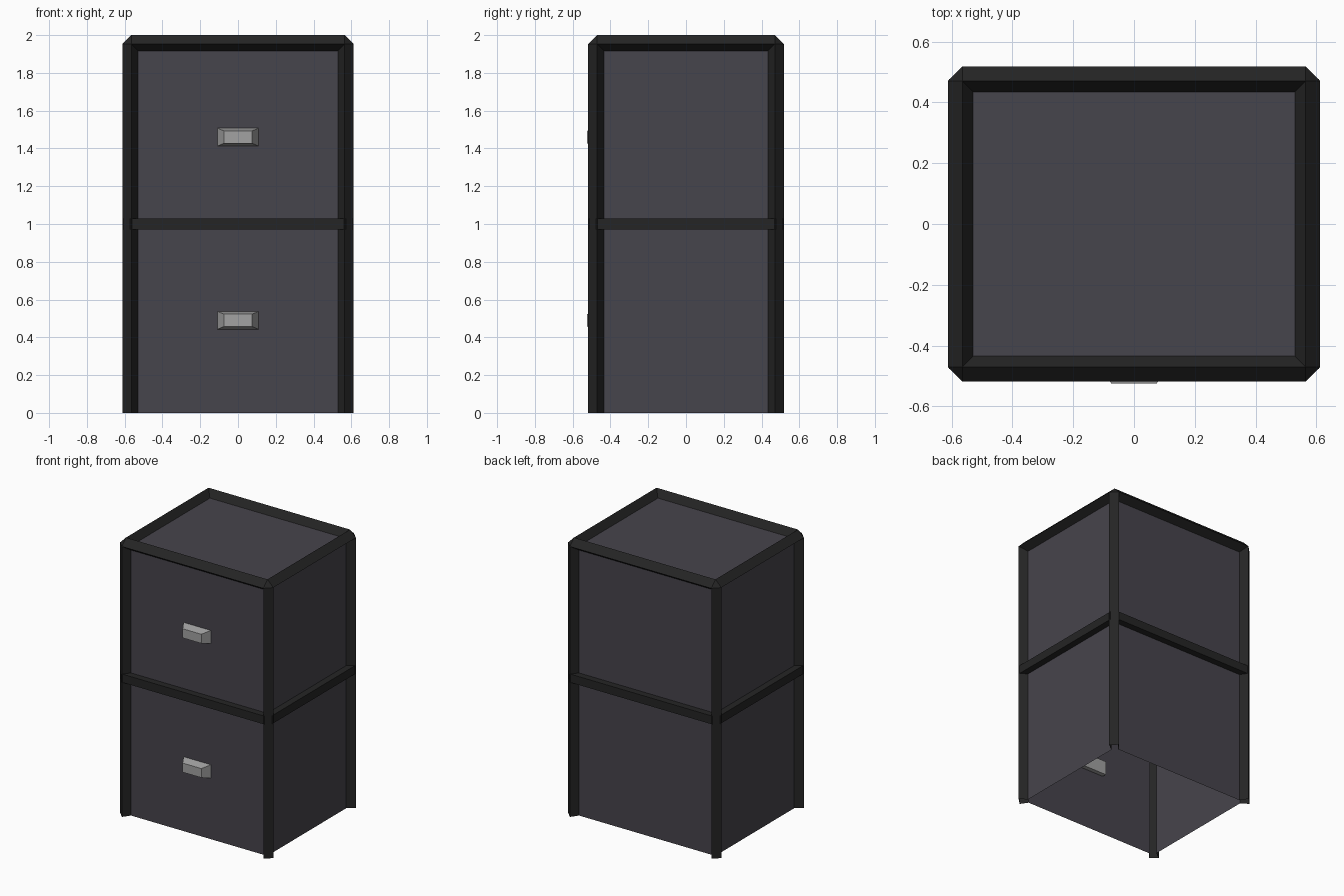
import bpy, bmesh
from mathutils import Matrix, Vector

if "Cube" in bpy.data.objects:
    bpy.data.objects.remove(bpy.data.objects["Cube"])

HX, HY, H = 0.612, 0.518, 2.0      # outer half sizes and height
CHAMFER, LIP, DEPTH = 0.047, 0.036, 0.052


def material(name, rgb):
    m = bpy.data.materials.new(name)
    m.diffuse_color = (*rgb, 1)
    m.use_nodes = True
    m.node_tree.nodes["Principled BSDF"].inputs["Base Color"].default_value = m.diffuse_color
    return m


FRAME = material("dark_frame", (0.018, 0.018, 0.018))
PANEL = material("panel_grey", (0.062, 0.058, 0.072))
METAL = material("handle_metal", (0.36, 0.36, 0.36))


def finish(bm, name, *mats):
    me = bpy.data.meshes.new(name)
    bm.to_mesh(me)
    bm.free()
    for m in mats:
        me.materials.append(m)
    ob = bpy.data.objects.new(name, me)
    bpy.context.collection.objects.link(ob)
    return ob


def box(name, lo, hi, mat):
    lo, hi = Vector(lo), Vector(hi)
    bm = bmesh.new()
    bmesh.ops.create_cube(bm, size=1, matrix=Matrix.Translation((lo + hi) / 2)
                          @ Matrix.Diagonal((*(hi - lo), 1)))
    return finish(bm, name, mat)


# Cabinet shell: chamfered box with sunken panels, cut open at the floor
bm = bmesh.new()
bmesh.ops.create_cube(bm, size=2, matrix=Matrix.Diagonal((HX, HY, H, 1)))
bmesh.ops.bevel(bm, geom=bm.edges[:], offset=CHAMFER, segments=1, affect='EDGES')
bm.normal_update()
panels = [f for f in bm.faces if max(abs(c) for c in f.normal) > 0.99]
bmesh.ops.inset_individual(bm, faces=panels, thickness=LIP, depth=-DEPTH,
                           use_even_offset=True)
bm.normal_update()
for f in bm.faces:
    f.material_index = int(max(abs(c) for c in f.normal) > 0.99)
bmesh.ops.bisect_plane(bm, geom=bm.verts[:] + bm.edges[:] + bm.faces[:],
                       plane_co=(0, 0, 0), plane_no=(0, 0, 1), clear_inner=True)
finish(bm, "cabinet_shell", FRAME, PANEL)

# Middle rails on all four sides
ex, ey = HX - CHAMFER + 0.006, HY - CHAMFER + 0.006
for s, a, b in ((-1, "front", "left"), (1, "back", "right")):
    y0, y1 = sorted((s * (HY - DEPTH), s * (HY - 0.004)))
    x0, x1 = sorted((s * (HX - DEPTH), s * (HX - 0.004)))
    box(a + "_rail", (-ex, y0, 0.97), (ex, y1, 1.03), FRAME)
    box(b + "_rail", (x0, -ey, 0.97), (x1, ey, 1.03), FRAME)

# Drawer handles: tapered blocks passing through the front panel
for name, z in (("lower_handle", 0.49), ("upper_handle", 1.46)):
    bm = bmesh.new()
    rings = [[bm.verts.new((sx * w, y, z + sz * h))
              for sx, sz in ((-1, -1), (1, -1), (1, 1), (-1, 1))]
             for w, h, y in ((0.075, 0.033, -0.525), (0.115, 0.05, -0.455),
                             (0.115, 0.05, -0.43))]
    for r, q in zip(rings, rings[1:]):
        for i in range(4):
            j = (i + 1) % 4
            bm.faces.new((r[i], r[j], q[j], q[i]))
    bm.faces.new(rings[0])
    bm.faces.new(rings[-1][::-1])
    bmesh.ops.recalc_face_normals(bm, faces=bm.faces[:])
    finish(bm, name, METAL)
